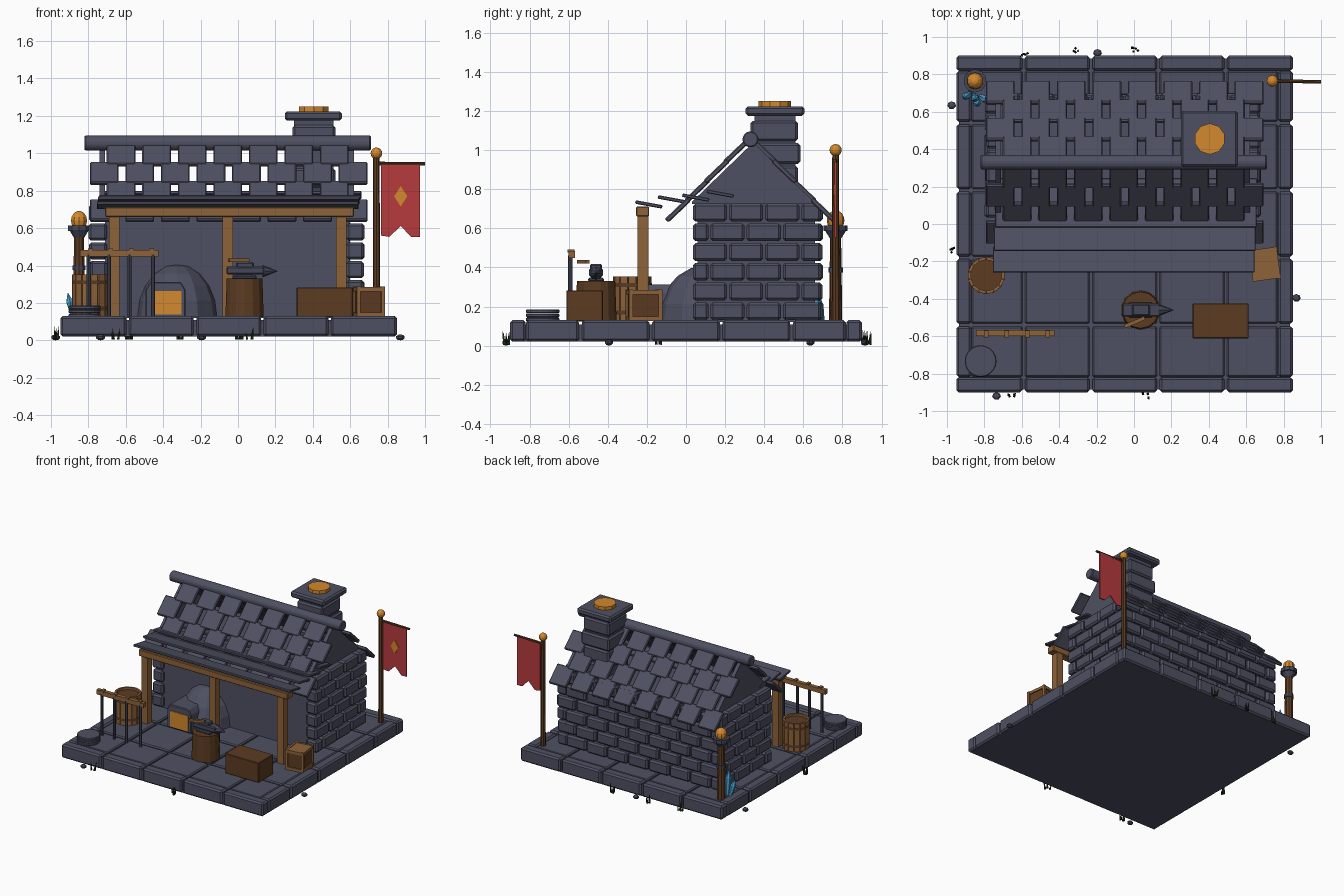
import bpy, bmesh, math, random
from mathutils import Matrix, Vector, Euler

if "Cube" in bpy.data.objects:
    bpy.data.objects.remove(bpy.data.objects["Cube"])

random.seed(4)

def colour(name, rgb):
    m = bpy.data.materials.new(name)
    m.diffuse_color = (*rgb, 1)
    m.use_nodes = True
    m.node_tree.nodes["Principled BSDF"].inputs["Base Color"].default_value = m.diffuse_color
    return m

SLATE = colour("slate", (.076, .081, .122))
IRON = colour("iron", (.058, .064, .098))
WOOD = colour("light_wood", (.27, .125, .042))
DARK = colour("dark_wood", (.107, .045, .016))
FIRE = colour("fire_orange", (.65, .25, .026))
RED = colour("red_cloth", (.47, .042, .047))
BLUE = colour("blue_crystal", (.07, .37, .66))
GREEN = colour("grass_green", (.012, .027, .009))

def finish(name, bm, mat, bevel=0.0):
    bmesh.ops.recalc_face_normals(bm, faces=bm.faces[:])
    me = bpy.data.meshes.new(name)
    bm.to_mesh(me)
    bm.free()
    me.materials.append(mat)
    ob = bpy.data.objects.new(name, me)
    bpy.context.collection.objects.link(ob)
    if bevel:
        mod = ob.modifiers.new("bevel", 'BEVEL')
        mod.width = bevel
        mod.segments = 1
    return ob

def blocks(name, items, mat, bevel=0.0):
    """items: (lo corner, hi corner, optional rotation)"""
    bm = bmesh.new()
    for it in items:
        lo, hi = Vector(it[0]), Vector(it[1])
        rot = Euler(it[2]) if len(it) > 2 else Euler((0, 0, 0))
        s = hi - lo
        bmesh.ops.create_cube(bm, size=1, matrix=Matrix.LocRotScale((lo + hi) / 2, rot, s))
    return finish(name, bm, mat, bevel)

def cones(name, items, n, mat, bevel=0.0):
    """items: (start, end, start radius, end radius)"""
    bm = bmesh.new()
    for a, b, r1, r2 in items:
        a, b = Vector(a), Vector(b)
        q = (b - a).to_track_quat('Z', 'Y')
        bmesh.ops.create_cone(bm, cap_ends=True, segments=n, radius1=r1, radius2=r2,
                              depth=(b - a).length, matrix=Matrix.LocRotScale((a + b) / 2, q, None))
    return finish(name, bm, mat, bevel)

def ball(name, loc, scale, mat, u=10, v=8):
    bm = bmesh.new()
    bmesh.ops.create_uvsphere(bm, u_segments=u, v_segments=v, radius=1,
                              matrix=Matrix.LocRotScale(loc, None, scale))
    return finish(name, bm, mat)

def prism(name, pts, y0, y1, mat, axis='Y', bevel=0.0):
    """extrude a profile given in (x, z) along y, or in (y, z) along x"""
    P = (lambda p, d: (p[0], d, p[1])) if axis == 'Y' else (lambda p, d: (d, p[0], p[1]))
    bm = bmesh.new()
    f = bm.faces.new([bm.verts.new(P(p, y0)) for p in pts])
    ext = bmesh.ops.extrude_face_region(bm, geom=[f])
    move = Vector((0, y1 - y0, 0) if axis == 'Y' else (y1 - y0, 0, 0))
    bmesh.ops.translate(bm, vec=move, verts=[v for v in ext['geom'] if isinstance(v, bmesh.types.BMVert)])
    return finish(name, bm, mat, bevel)

# Stone platform: slab, border blocks and floor tiles
blocks("base_slab", [((-.935, -.885, .02), (.835, .885, .108))], SLATE)
border, floor = [], []
for i in range(5):
    x0, y0 = -.95 + .36 * i, -.9 + .36 * i
    g = .007
    for s in (-.9, .82):
        border.append(((x0 + g * (i > 0), s, .021), (x0 + .36 - g * (i < 4), s + .08, .13)))
    ya, yb = max(y0 + g, -.818), min(y0 + .36 - g, .818)
    for s in (-.95, .77):
        border.append(((s, ya, .021), (s + .08, yb, .13)))
    xa, xb = max(x0 + g, -.868), min(x0 + .36 - g, .768)
    for j in range(5):
        yy = -.9 + .36 * j
        floor.append(((xa, max(yy + g, -.818), .08), (xb, min(yy + .36 - g, .818), .124)))
blocks("border_blocks", border, SLATE, .012)
blocks("floor_tiles", floor, SLATE, .008)

# House core, gables and running-bond stone walls
blocks("house_core", [((-.71, .06, .12), (.6, .66, .73))], SLATE)
for nm, x in (("gable_left", -.74), ("gable_right", .59)):
    prism(nm, [(.03, .725), (.66, .725), (.66, .73), (.345, 1.04), (.03, .735)], x, x + .03, SLATE, 'X')

def bond(a, b, step, shift):
    cuts = [a] + [a + shift + step * k for k in range(12) if a + .04 < a + shift + step * k < b - .04] + [b]
    return list(zip(cuts, cuts[1:]))

side, back = [], []
for r in range(6):
    z0, z1 = .13 + r * .101, .13 + (r + 1) * .101 - .01
    for a, b in bond(.03, .695, .185, .185 if r % 2 else .09):
        for x in (-.8, .58):
            j = random.uniform(0, .012)
            lo, hi = (x + (j if x < 0 else 0)), x + .1 - (j if x > 0 else 0)
            side.append(((lo, a + .005, z0), (hi, b - .005, z1)))
    for a, b in bond(-.79, .67, .185, .185 if r % 2 else .09):
        back.append(((a + .005, .62, z0), (b - .005, .7 - random.uniform(0, .012), z1)))
blocks("side_wall_stones", side, SLATE, .013)
blocks("back_wall_stones", back, SLATE, .013)

# Roof: staggered tiles on both slopes, and ridge pole
tiles = []
for s in (-1, 1):
    for r in range(4):
        x0, n = ((-.72, 7), (-.81, 8))[r % 2]
        d = .105 + .14 * r
        y, z = .33 + s * d * .707, 1.065 - d * .707
        for k in range(n):
            c = Vector((x0 + .19 * (k + .5), y, z))
            h = Vector((.077, .08, .013))
            tiles.append((c - h, c + h, (-s * math.radians(43.5), 0, 0)))
blocks("roof_tiles", tiles, SLATE, .006)
cones("roof_ridge", [((-.82, .33, 1.055), (.71, .33, 1.055), .042, .042)], 10, SLATE, .006)

# Chimney
blocks("chimney_stones", [((.28 + .012 * (k % 2), .33, .7 + .115 * k), (.53 - .01 * (k % 2), .585 - .012 * (k % 2), .805 + .115 * k))
                          for k in range(4)], SLATE, .012)
blocks("chimney_core", [((.3, .35, .7), (.51, .56, 1.18))], SLATE)
blocks("chimney_cap", [((.25, .305, 1.175), (.555, .605, 1.224))], SLATE, .012)
cones("chimney_glow", [((.405, .455, 1.22), (.405, .455, 1.25), .083, .083)], 10, FIRE)

# Porch: posts, beam and overlapping canopy planks
blocks("porch_posts", [((x - .028, -.248, .125), (x + .028, -.192, .67)) for x in (-.662, -.055, .552)], WOOD)
blocks("porch_beam", [((-.71, -.255, .66), (.62, -.188, .712))], WOOD, .005)
blocks("canopy_planks", [((-.755 + .006 * k, y - .07, z - .009), (.645 + .005 * k, y + .07, z + .009), (-.18, 0, 0))
                         for k, (y, z) in enumerate(((-.19, .722), (-.075, .748), (.05, .757), (.175, .777)))], SLATE, .004)

# Forge: low-poly dome with fire mouth
bm = bmesh.new()
bmesh.ops.create_uvsphere(bm, u_segments=12, v_segments=10, radius=1,
                          matrix=Matrix.LocRotScale((-.325, .1, .125), None, (.222, .245, .285)))
bmesh.ops.bisect_plane(bm, geom=bm.verts[:] + bm.edges[:] + bm.faces[:], plane_co=(0, 0, .125),
                       plane_no=(0, 0, -1), clear_outer=True)
finish("forge_dome", bm, SLATE)
prism("forge_mouth", [(-.495, .125), (-.28, .125), (-.28, .27), (-.305, .312), (-.47, .312), (-.495, .27)],
      -.2, .05, SLATE, bevel=.006)
blocks("forge_fire", [((-.462, -.207, .138), (-.302, -.199, .265))], FIRE)

# Barrel with staves, hoops and lid
bx, by = -.79, -.275
staves = []
for k in range(14):
    a = k * math.tau / 14
    c = Vector((bx + .089 * math.cos(a), by + .089 * math.sin(a), .24))
    h = Vector((.008, .019, .113))
    staves.append((c - h, c + h, (0, 0, a)))
blocks("barrel_staves", staves, WOOD)
cones("barrel_body", [((bx, by, .13), (bx, by, .335), .086, .086)], 14, DARK)
cones("barrel_hoops", [((bx, by, z), (bx, by, z + .02), .1, .1) for z in (.16, .3)], 14, DARK)

# Stacked grinding discs
cones("stacked_discs", [((-.82, -.733, .124 + .021 * k), (-.82, -.733, .143 + .021 * k), .085, .085) for k in range(3)], 20, SLATE, .004)

# Tool rack
blocks("rack_bar", [((-.845, -.6, .447), (-.425, -.568, .483))] +
       [((x - .012, -.606, .475), (x + .012, -.57, .492)) for x in (-.79, -.68, -.57, -.46)], WOOD)
cones("rack_rods", [((x, -.592, .125), (x, -.592, .46), .011, .011) for x in (-.8, -.69, -.58, -.455)], 8, IRON)

# Anvil on a stump, with hammer
ax, ay = .035, -.46
cones("anvil_stump", [((ax, ay, .124), (ax, ay, .33), .105, .098)], 14, DARK)
blocks("anvil", [((-.03, -.5, .325), (.1, -.42, .348)), ((-.01, -.485, .345), (.08, -.435, .365)),
                 ((-.062, -.495, .352), (.142, -.425, .395)), ((-.01, -.49, .385), (.085, -.43, .418))], IRON, .007)
cones("anvil_horn", [((.13, ay, .37), (.212, ay, .37), .034, .001)], 8, IRON)
blocks("hammer_handle", [((-.055, -.535, .42), (.062, -.515, .438), (0, 0, .4))], WOOD)

# Chest and framed crate
blocks("chest", [((.313, -.612, .124), (.613, -.425, .283))], DARK, .004)
C = Matrix.Translation((.7, -.215, .205)) @ Matrix.Rotation(.13, 4, 'Z')
panel = blocks("crate_panel", [((-.066, -.076, -.075), (.066, .076, .064))], DARK)
frame = [((-.072, -.082, .06), (.072, .082, .076))]
for u in (-1, 1):
    for v in (-1, 1):
        frame.append(((u * .066 - .01, v * .076 - .01, -.08), (u * .066 + .01, v * .076 + .01, .082)))
        z = v * .068
        frame.append(((-.07, u * .076 - .008, z - .011), (.07, u * .076 + .008, z + .011)))
        frame.append(((u * .066 - .008, -.08, z - .011), (u * .066 + .008, .08, z + .011)))
framing = blocks("crate_frame", frame, WOOD)
panel.matrix_world = framing.matrix_world = C

# Banner on a pole
px, py = .74, .765
cones("banner_pole", [((px, py, .124), (px, py, .985), .02, .017)], 8, DARK)
ball("banner_finial", (px, py, 1.0), (.031, .031, .031), FIRE, 12, 8)
cones("banner_crossbar", [((px, py, .945), (1.0, py - .005, .945), .01, .009)], 8, DARK)
prism("banner_cloth", [(.765, .94), (.972, .94), (.972, .553), (.925, .553), (.87, .612), (.81, .553), (.765, .56)],
      py - .006, py + .004, RED)
prism("banner_diamond", [(.87, .825), (.905, .77), (.87, .715), (.835, .77)], py - .011, py - .005, FIRE)

# Lamp post
lx, ly = -.85, .765
cones("lamp_post", [((lx, ly, .124), (lx, ly, .57), .034, .028)], 10, DARK)
cones("lamp_bands", [((lx, ly, .375), (lx, ly, .4), .037, .037), ((lx, ly, .55), (lx, ly, .59), .03, .055),
                     ((lx, ly, .585), (lx, ly, .615), .062, .062)], 10, IRON)
ball("lamp_flame", (lx, ly, .64), (.045, .045, .052), FIRE)

# Crystals beside the lamp
gems = []
for dx, dy, t, h in ((0, 0, 0, .2), (-.03, .01, -.03, .13), (.032, -.005, .035, .15), (.005, -.025, .01, .1)):
    a, m, b = ((lx + dx + t * f, .685 + dy - .02 * f, .124 + h * f) for f in (0, .65, 1))
    gems += [(a, m, .014, .021), (m, b, .021, .001)]
cones("crystals", gems, 6, BLUE)

# Grass tufts and pebbles around the platform
blades = []
for gx, gy in ((-.585, .915), (-.31, .925), (.005, .93), (-.975, -.14), (-.655, -.925), (.065, -.92)):
    for k in range(5):
        dx, dy = random.uniform(-.016, .016), random.uniform(-.014, .014)
        blades.append(((gx + dx, gy + dy, .005), (gx + dx * 1.5, gy + dy * 1.6, random.uniform(.045, .08)), .008, .001))
cones("grass_tufts", blades, 4, GREEN)
for k, (gx, gy) in enumerate(((-.195, .915), (-.975, .635), (.868, -.395), (-.735, -.92))):
    ball("pebble_%d" % (k + 1), (gx, gy, .016), (.025, .022, .016), IRON, 7, 5)
